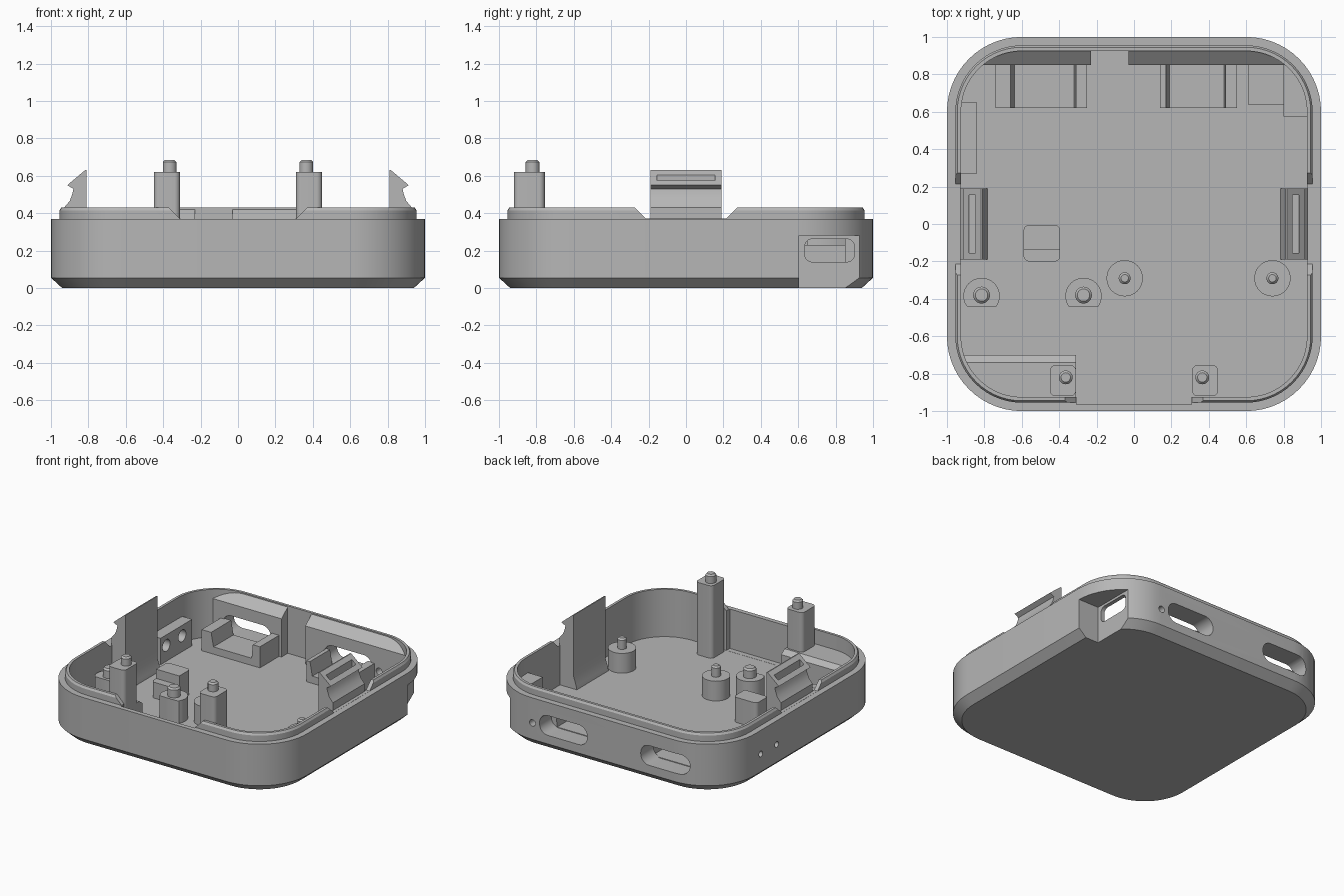
import bpy, bmesh
from math import cos, sin, pi

if "Cube" in bpy.data.objects:
    bpy.data.objects.remove(bpy.data.objects["Cube"], do_unlink=True)

grey = bpy.data.materials.new("grey_plastic")
grey.use_nodes = True
grey.diffuse_color = (0.47, 0.47, 0.47, 1)
grey.node_tree.nodes["Principled BSDF"].inputs["Base Color"].default_value = (0.47, 0.47, 0.47, 1)


def loft(name, rings):
    """Closed solid through rings of equal point counts."""
    bm = bmesh.new()
    loops = [[bm.verts.new(p) for p in ring] for ring in rings]
    n = len(loops[0])
    for a, b in zip(loops, loops[1:]):
        for i in range(n):
            j = (i + 1) % n
            bm.faces.new((a[i], a[j], b[j], b[i]))
    bm.faces.new(loops[0][::-1])
    bm.faces.new(loops[-1])
    bmesh.ops.recalc_face_normals(bm, faces=bm.faces)
    mesh = bpy.data.meshes.new(name)
    bm.to_mesh(mesh)
    bm.free()
    mesh.materials.append(grey)
    ob = bpy.data.objects.new(name, mesh)
    bpy.context.collection.objects.link(ob)
    return ob


def prism(name, pts, axis, lo, hi):
    """Extrude a 2D profile along an axis."""
    place = {"x": lambda u, v, t: (t, u, v),
             "y": lambda u, v, t: (u, t, v),
             "z": lambda u, v, t: (u, v, t)}[axis]
    return loft(name, [[place(u, v, t) for u, v in pts] for t in (lo, hi)])


def box(name, x0, x1, y0, y1, z0, z1):
    return prism(name, [(x0, y0), (x1, y0), (x1, y1), (x0, y1)], "z", z0, z1)


def rounded(u0, u1, v0, v1, r, steps=8):
    """Rounded rectangle outline."""
    pts = []
    corners = ((u1 - r, v1 - r), (u0 + r, v1 - r), (u0 + r, v0 + r), (u1 - r, v0 + r))
    for k, (cu, cv) in enumerate(corners):
        for i in range(steps + 1):
            a = (k + i / steps) * pi / 2
            pts.append((cu + r * cos(a), cv + r * sin(a)))
    return pts


def circle(u, v, r, n=32):
    return [(u + r * cos(2 * pi * i / n), v + r * sin(2 * pi * i / n)) for i in range(n)]


def body(name, profile):
    """Stack of rounded squares sharing corner centres."""
    return loft(name, [[(x, y, z) for x, y in rounded(-h, h, -h, h, h - 0.6, 14)]
                       for h, z in profile])


def cut(target, *tools):
    for tool in tools:
        m = target.modifiers.new("cut", "BOOLEAN")
        m.operation, m.solver, m.object = "DIFFERENCE", "EXACT", tool
        bpy.context.view_layer.objects.active = target
        bpy.ops.object.modifier_apply(modifier=m.name)
        bpy.data.objects.remove(tool, do_unlink=True)


FLOOR = 0.07
BASE = FLOOR - 0.02

# Cavity, leaving room for the thick back wall, ledge, corner housing and hole block
cavity = body("cavity", [(0.925, FLOOR), (0.925, 0.6)])
back = [(0.85, 0), (0.85, 0.36), (0.93, 0.425), (1.1, 0.425), (1.1, 0)]
cut(cavity,
    prism("back_wall_a", back, "x", -1.1, -0.23),
    prism("back_wall_b", back, "x", -0.03, 1.1),
    prism("ledge", [(-1.1, 0), (-1.1, 0.32), (-0.74, 0.32), (-0.70, 0.29), (-0.70, 0)],
          "x", -1.1, -0.31),
    box("housing", 0.80, 1.1, 0.575, 1.1, 0, 0.31),
    box("hole_block", -1.1, -0.84, 0.27, 0.65, 0, 0.27))

# Outer case with chamfered base and stepped lip
case = body("case", [(0.94, 0), (1, 0.055), (1, 0.37), (0.955, 0.37), (0.955, 0.415), (0.945, 0.43)])
cut(case, cavity)


# Gaps in the lip
def gap(w):
    return [(-w, 0.371), (w, 0.371), (w + 0.12, 0.491), (-w - 0.12, 0.491)]


cut(case,
    prism("front_gap", gap(0.31), "y", -1.1, -0.88),
    prism("left_gap", gap(0.215), "x", 0.87, 1.1),
    prism("right_gap", gap(0.215), "x", -1.1, -0.87),
    box("front_thinning", -0.308, 0.308, -0.965, -0.9, FLOOR + 0.001, 0.5))

# Port slots, status hole and side holes
cut(case,
    prism("slot_a", rounded(0.13, 0.53, 0.12, 0.27, 0.07), "y", 0.8, 1.1),
    prism("slot_b", rounded(-0.72, -0.32, 0.12, 0.27, 0.07), "y", 0.8, 1.1),
    prism("status_hole", circle(0.59, 0.18, 0.025, 20), "y", 0.8, 1.1))
for y in (0.34, 0.53):
    cut(case,
        prism("hole", circle(y, 0.19, 0.022, 20), "x", -1.1, -0.8),
        prism("counterbore", circle(y, 0.19, 0.045, 20), "x", -0.94, -0.8))

# Corner strap notch and its window
cut(case,
    box("notch", 0.83, 1.2, 0.605, 1.2, -0.1, 0.28),
    prism("window", rounded(0.635, 0.90, 0.14, 0.262, 0.04), "x", 0.72, 0.9))

# Port cradles
for name, a, b, c, d in (("right_cradle", -0.74, -0.66, -0.31, -0.25),
                         ("left_cradle", 0.14, 0.17, 0.49, 0.55)):
    prism(name, [(a, BASE), (a, 0.23), (b, 0.23), (b + 0.02, 0.125), (c - 0.01, 0.125),
                 (c, 0.23), (d, 0.23), (d, BASE)], "y", 0.62, 0.86)
box("strap_pad", 0.61, 0.805, 0.64, 0.855, BASE, 0.085)

# Snap clips
for side, s in (("left", 1), ("right", -1)):
    profile = [(0.78, BASE), (0.79, 0.10), (0.81, 0.16), (0.81, 0.63), (0.818, 0.63),
               (0.913, 0.55), (0.88, 0.53), (0.885, 0.505), (0.9, 0.465), (0.93, 0.43), (0.93, BASE)]
    clip = prism(side + "_clip", [(s * x, z) for x, z in profile], "y", -0.19, 0.19)
    xs = sorted((s * 0.848, s * 0.882))
    cut(clip, box("clip_slot", xs[0], xs[1], -0.155, 0.155, 0.545, 0.7))


# Locating pin with a chamfered tip
def pin(name, x, y, r, z0, z1):
    loft(name, [[(u, v, z) for u, v in circle(x, y, q, 24)]
                for q, z in ((r, z0), (r, z1 - 0.012), (r - 0.012, z1))])


# Tall front posts
for side, s in (("left", 1), ("right", -1)):
    x0, x1 = sorted((s * 0.31, s * 0.45))
    prism(side + "_front_post", rounded(x0, x1, -0.92, -0.755, 0.03), "z", BASE, 0.62)
    pin(side + "_post_pin", s * 0.365, -0.82, 0.037, 0.6, 0.685)

# Floor bosses: two round, two with a flat side
for i, x in enumerate((-0.05, 0.74)):
    prism(f"round_boss_{i}", circle(x, -0.29, 0.097), "z", BASE, 0.22)
    pin(f"round_boss_pin_{i}", x, -0.29, 0.032, 0.2, 0.30)
for i, x in enumerate((-0.815, -0.27)):
    outline = [(u, max(v, -0.445)) for u, v in circle(x, -0.385, 0.097)]
    outline = [p for k, p in enumerate(outline)
               if not (p[1] == -0.445 and outline[k - 1][1] == -0.445
                       and outline[(k + 1) % len(outline)][1] == -0.445)]
    prism(f"flat_boss_{i}", outline, "z", BASE, 0.24)
    pin(f"flat_boss_pin_{i}", x, -0.38, 0.045, 0.22, 0.31)

# Stepped support block
block = prism("support_block", rounded(-0.59, -0.395, -0.2, -0.005, 0.03), "z", BASE, 0.26)
cut(block, box("step", -0.7, -0.3, -0.3, -0.14, 0.19, 0.4))

# Smooth curves, sharp edges
for ob in bpy.context.view_layer.objects:
    ob.select_set(ob.type == "MESH" and grey.name in ob.data.materials)
bpy.context.view_layer.objects.active = case
bpy.ops.object.shade_smooth_by_angle(angle=pi / 6)
